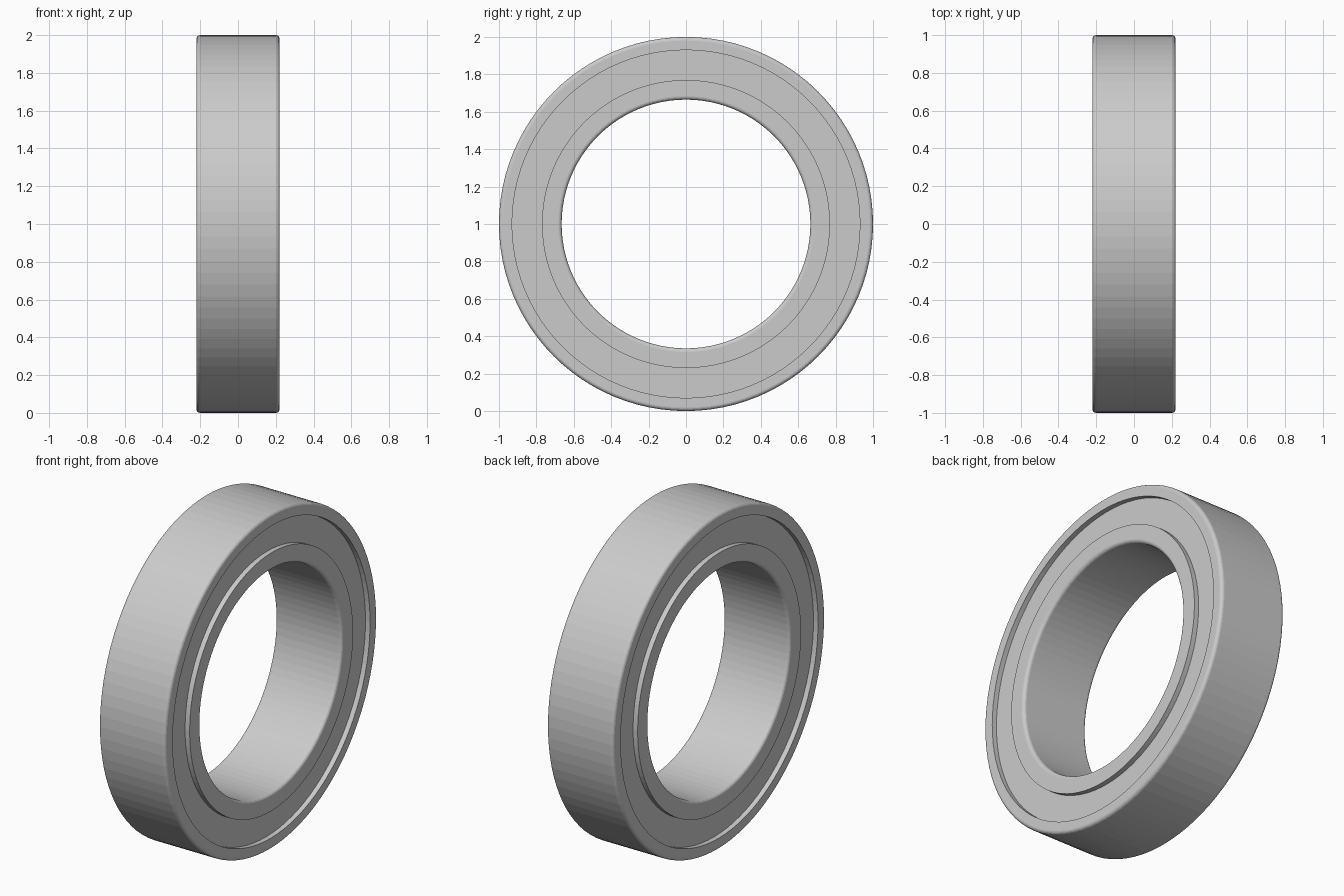
import bpy
import bmesh
from math import sin, cos, pi

if "Cube" in bpy.data.objects:
    bpy.data.objects.remove(bpy.data.objects["Cube"])

SEGMENTS = 96
HALF_WIDTH = 0.22
FILLET = 0.02
RECESS = 0.03


def lathe(name, profile):
    """Spin a closed (x, radius) profile around the x axis at height z = 1."""
    bm = bmesh.new()
    rings = []
    for i in range(SEGMENTS):
        a = 2 * pi * i / SEGMENTS
        rings.append([bm.verts.new((x, r * sin(a), 1 + r * cos(a))) for x, r in profile])
    n = len(profile)
    for i in range(SEGMENTS):
        a, b = rings[i], rings[(i + 1) % SEGMENTS]
        for j in range(n):
            k = (j + 1) % n
            bm.faces.new((a[j], a[k], b[k], b[j]))
    bmesh.ops.recalc_face_normals(bm, faces=bm.faces)
    mesh = bpy.data.meshes.new(name)
    bm.to_mesh(mesh)
    bm.free()
    obj = bpy.data.objects.new(name, mesh)
    bpy.context.collection.objects.link(obj)
    return obj


def race_profile(r_round, r_sharp):
    """Ring section with rounded corners at r_round and square ones at r_sharp."""
    s = 1 if r_round > r_sharp else -1
    steps = 5
    right = []
    for i in range(steps + 1):
        a = pi / 2 * i / steps
        right.append((HALF_WIDTH - FILLET + FILLET * cos(a),
                      r_round - s * FILLET * (1 - sin(a))))
    left = [(-x, r) for x, r in reversed(right)]
    return [(HALF_WIDTH, r_sharp)] + right + left + [(-HALF_WIDTH, r_sharp)]


# Outer and inner bearing races
lathe("outer_race", race_profile(1.0, 0.93))
lathe("inner_race", race_profile(0.665, 0.77))

# Recessed seal discs on both sides
for side, label in ((1, "right"), (-1, "left")):
    x0 = side * (HALF_WIDTH - RECESS)
    x1 = x0 - side * 0.03
    lathe(label + "_seal", [(x0, 0.77), (x0, 0.93), (x1, 0.93), (x1, 0.77)])
